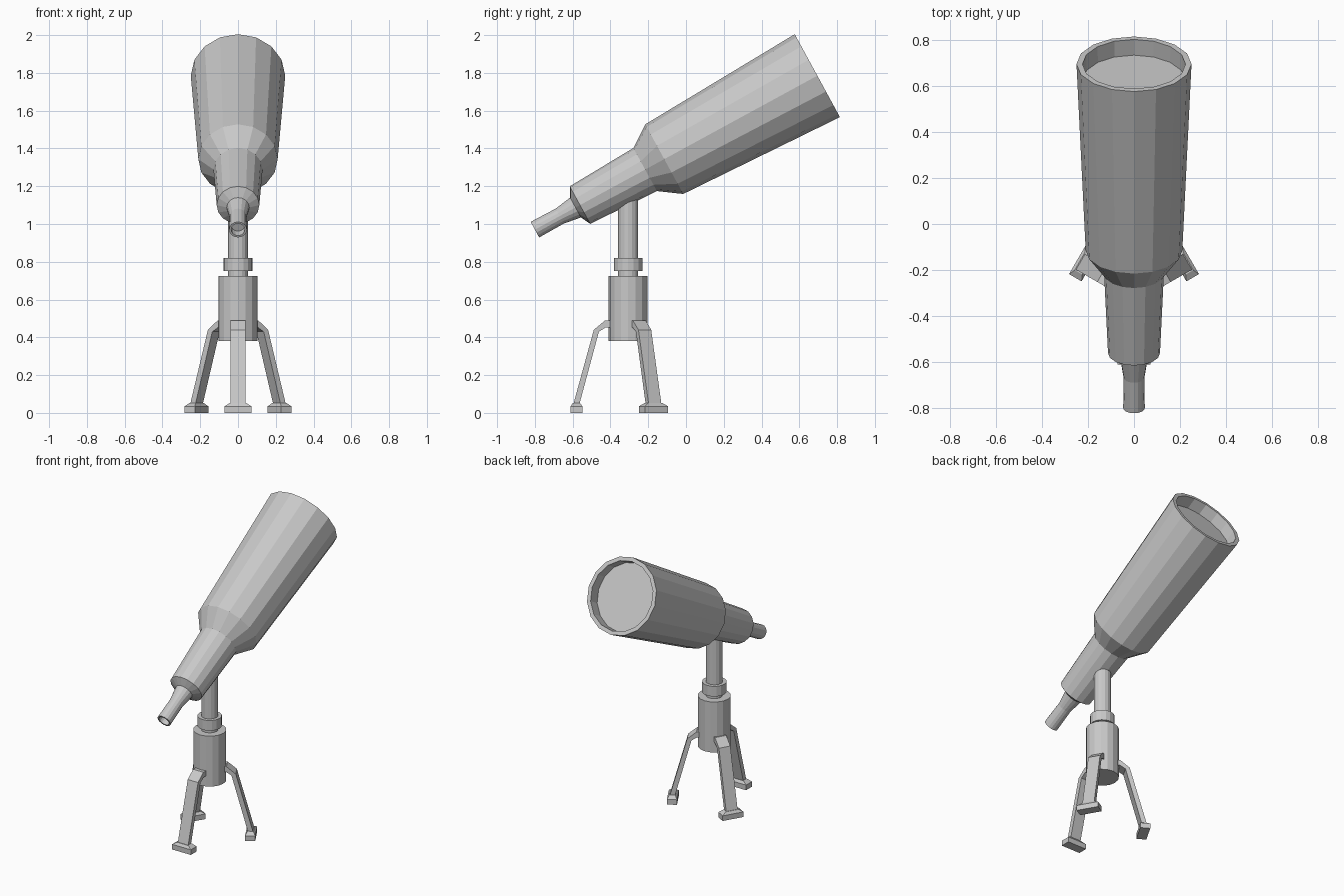
import bpy, bmesh
from math import sin, cos, pi, radians
from mathutils import Matrix, Vector

cube = bpy.data.objects.get("Cube")
if cube:
    bpy.data.objects.remove(cube)

grey = bpy.data.materials.new("plain grey")
grey.use_nodes = True
grey.diffuse_color = (0.58, 0.58, 0.58, 1)
grey.node_tree.nodes["Principled BSDF"].inputs["Base Color"].default_value = grey.diffuse_color


def finish(name, bm, matrix):
    bmesh.ops.recalc_face_normals(bm, faces=bm.faces)
    bm.transform(matrix)
    mesh = bpy.data.meshes.new(name)
    bm.to_mesh(mesh)
    bm.free()
    mesh.materials.append(grey)
    obj = bpy.data.objects.new(name, mesh)
    bpy.context.collection.objects.link(obj)
    return obj


def lathe(name, profile, matrix, sides=16):
    """Closed turned solid from (radius, height) points, capped at both ends."""
    bm = bmesh.new()
    rings = [[bm.verts.new((r * cos(2 * pi * i / sides), r * sin(2 * pi * i / sides), h))
              for i in range(sides)] for r, h in profile]
    for a, b in zip(rings, rings[1:]):
        for i in range(sides):
            j = (i + 1) % sides
            bm.faces.new((a[i], a[j], b[j], b[i]))
    bm.faces.new(rings[0])
    bm.faces.new(rings[-1])
    return finish(name, bm, matrix)


def extrude_side(name, outline, half_width, matrix):
    """Solid of constant width from a (radial, height) outline."""
    bm = bmesh.new()
    face = bm.faces.new([bm.verts.new((r, -half_width, h)) for r, h in outline])
    new = bmesh.ops.extrude_face_region(bm, geom=[face])["geom"]
    bmesh.ops.translate(bm, vec=(0, 2 * half_width, 0),
                        verts=[v for v in new if isinstance(v, bmesh.types.BMVert)])
    return finish(name, bm, matrix)


# Optical tube, tilted upward to the back, with recessed lens and eyepiece
tilt = Matrix.Translation((0, -0.80, 0.97)) @ Matrix.Rotation(radians(-61.4), 4, 'X')
lathe("telescope_tube", [
    (0.036, 0.05), (0.036, 0), (0.047, 0), (0.045, 0.15), (0.06, 0.245),
    (0.113, 0.272), (0.13, 0.665), (0.21, 0.78), (0.25, 1.703),
    (0.224, 1.703), (0.222, 1.626)], tilt)

# Pedestal: body, narrow neck, collar and post
stand = Matrix.Translation((0, -0.306, 0))
lathe("pedestal_body", [(0.103, 0.38), (0.103, 0.725)], stand)
lathe("post", [(0.053, 0.70), (0.053, 1.19)], stand)
lathe("collar", [(0.076, 0.75), (0.076, 0.82)], stand)

# Three bent legs with flared feet
leg_outline = [(0.06, 0.488), (0.122, 0.488), (0.18, 0.44), (0.29, 0.04),
               (0.258, 0.04), (0.153, 0.43), (0.118, 0.452), (0.06, 0.452)]
for name, angle, shift in (("front", -90, 0), ("left", 30, -0.016), ("right", 150, 0.016)):
    place = Matrix.Translation((shift, -0.308, 0)) @ Matrix.Rotation(radians(angle), 4, 'Z')
    extrude_side(name + "_leg", leg_outline, 0.039, place)

    bm = bmesh.new()
    bmesh.ops.create_cube(bm, size=1)
    top = [f for f in bm.faces if f.normal.z > 0.5]
    bmesh.ops.transform(bm, matrix=Matrix.Diagonal((0.063, 0.142, 0.035, 1)), verts=bm.verts)
    bmesh.ops.translate(bm, vec=(0.272, 0, 0.0175), verts=bm.verts)
    ext = bmesh.ops.extrude_face_region(bm, geom=top)["geom"]
    bmesh.ops.delete(bm, geom=top, context='FACES_ONLY')
    for v in (g for g in ext if isinstance(g, bmesh.types.BMVert)):
        v.co = Vector((0.272 + (v.co.x - 0.272) * 0.6, v.co.y * 0.62, 0.052))
    finish(name + "_foot", bm, place)
